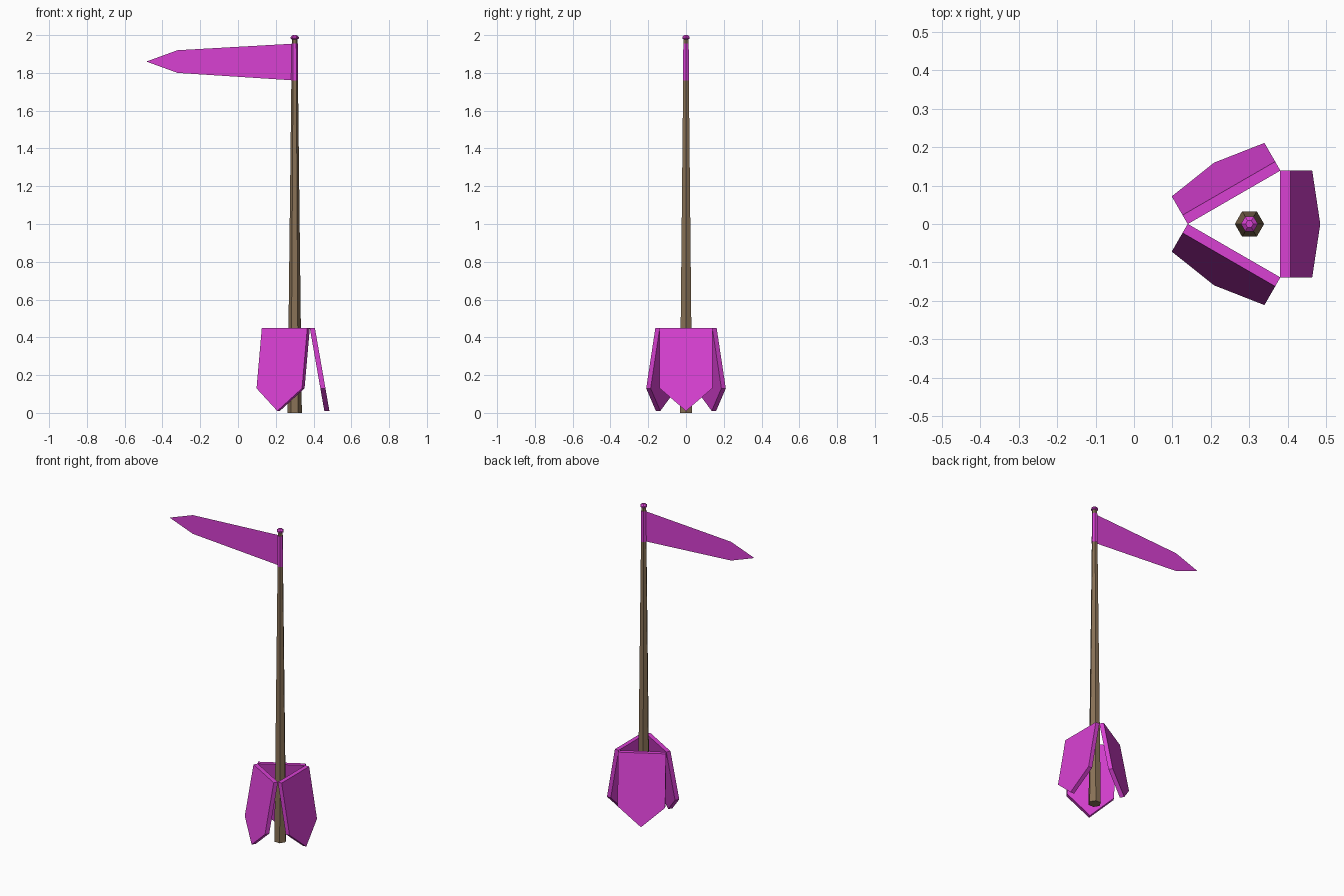
import bpy, bmesh, math
from mathutils import Matrix, Vector

if "Cube" in bpy.data.objects:
    bpy.data.objects.remove(bpy.data.objects["Cube"])

PX = 0.30  # pole position along x


def material(name, rgb):
    m = bpy.data.materials.new(name)
    m.diffuse_color = (*rgb, 1)
    m.use_nodes = True
    m.node_tree.nodes["Principled BSDF"].inputs["Base Color"].default_value = m.diffuse_color
    return m


wood = material("brown wood", (0.25, 0.168, 0.095))
magenta = material("magenta", (0.69, 0.052, 0.65))


def add_object(name, bm, mat):
    me = bpy.data.meshes.new(name)
    bm.to_mesh(me)
    bm.free()
    me.materials.append(mat)
    ob = bpy.data.objects.new(name, me)
    bpy.context.collection.objects.link(ob)
    return ob


def lathe(name, profile, mat, sides=6):
    """Closed low-poly turning around the pole axis from (radius, z) pairs."""
    bm = bmesh.new()
    rings = []
    for r, z in profile:
        rings.append([bm.verts.new((PX + r * math.cos(math.tau * i / sides),
                                    r * math.sin(math.tau * i / sides), z))
                      for i in range(sides)])
    for a, b in zip(rings, rings[1:]):
        for i in range(sides):
            j = (i + 1) % sides
            bm.faces.new((a[i], a[j], b[j], b[i]))
    bm.faces.new(rings[0][::-1])
    bm.faces.new(rings[-1])
    return add_object(name, bm, mat)


# Tapered hexagonal pole, flag sleeve and finial
lathe("pole", [(0.038, 0), (0.015, 1.98)], wood)
lathe("flag_sleeve", [(0.0185, 1.76), (0.0165, 1.955)], magenta)
lathe("finial", [(0.010, 1.974), (0.022, 1.982), (0.022, 1.990), (0.010, 2.0)], magenta)

# Thin pennant with a pointed end
bm = bmesh.new()
outline = [(0.30, 1.76), (0.30, 1.955), (-0.32, 1.92), (-0.485, 1.86), (-0.32, 1.80)]
bm.faces.new([bm.verts.new((x, 0, z)) for x, z in outline])
add_object("pennant", bm, magenta)

# Three leaning shields around the foot of the pole
shield = [(-0.139, 0.45), (-0.139, 0.13), (0, 0.01), (0.139, 0.13), (0.139, 0.45)]
for k in range(3):
    bm = bmesh.new()
    lean = lambda z: 0.08 + (0.45 - z) * 0.175
    inner = [bm.verts.new((lean(z), y, z)) for y, z in shield]
    outer = [bm.verts.new((lean(z) + 0.027, y, z)) for y, z in shield]
    bm.faces.new(inner)
    bm.faces.new(outer[::-1])
    for i in range(5):
        j = (i + 1) % 5
        bm.faces.new((inner[j], inner[i], outer[i], outer[j]))
    bmesh.ops.recalc_face_normals(bm, faces=bm.faces)
    bm.transform(Matrix.Translation(Vector((PX, 0, 0))) @ Matrix.Rotation(math.tau * k / 3, 4, 'Z'))
    add_object(f"shield_{k + 1}", bm, magenta)
